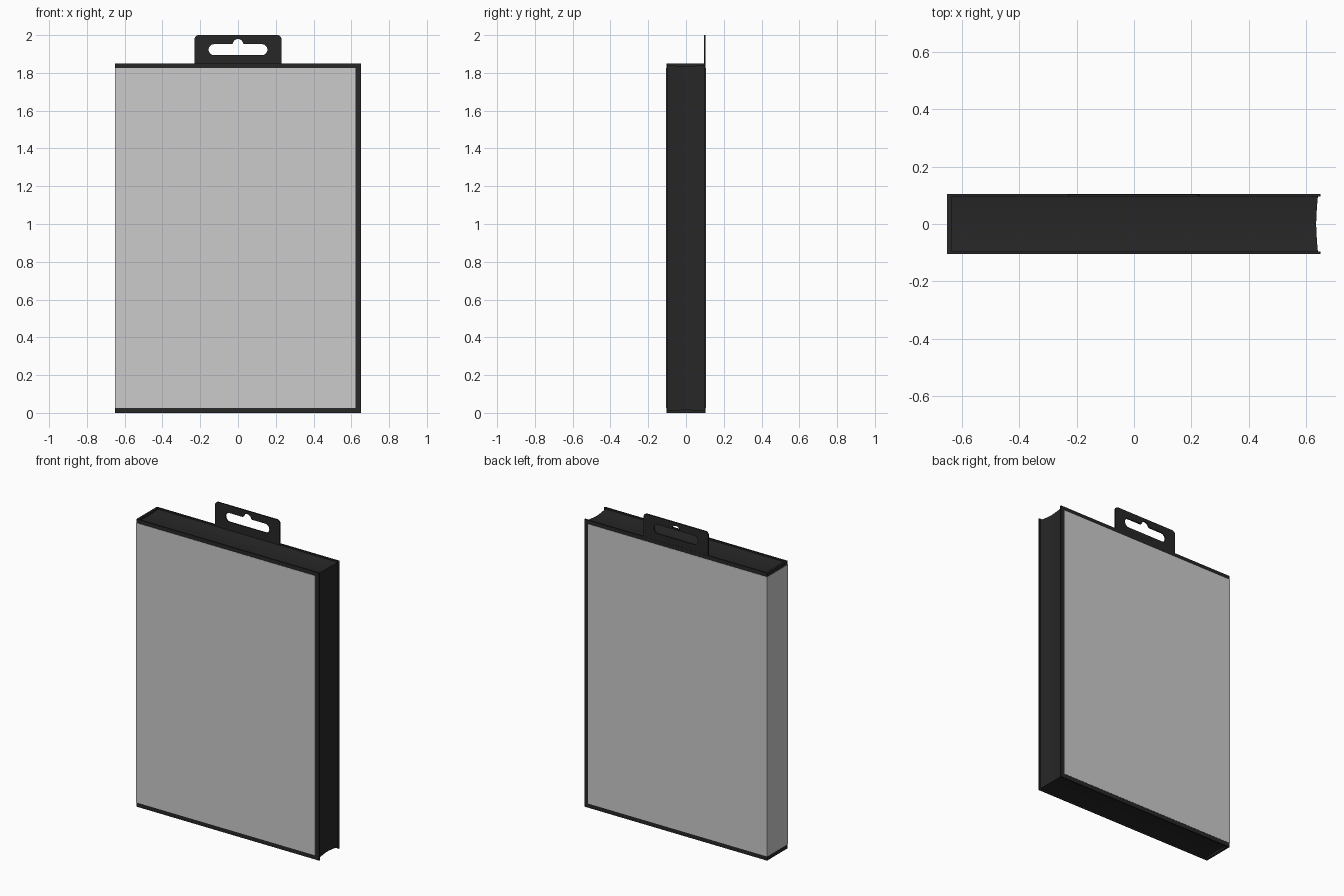
import bpy, bmesh, math

if "Cube" in bpy.data.objects:
    bpy.data.objects.remove(bpy.data.objects["Cube"])

W, D, H = 0.65, 0.104, 1.85     # half width, half depth, height of the case
T = 0.008                       # cover thickness

black = bpy.data.materials.new("black_plastic")
black.diffuse_color = (0.02, 0.02, 0.02, 1)
black.use_nodes = True
black.node_tree.nodes["Principled BSDF"].inputs["Base Color"].default_value = black.diffuse_color


def add_object(name, bm, mat=None):
    bmesh.ops.recalc_face_normals(bm, faces=bm.faces)
    mesh = bpy.data.meshes.new(name)
    bm.to_mesh(mesh)
    bm.free()
    if mat:
        mesh.materials.append(mat)
    ob = bpy.data.objects.new(name, mesh)
    bpy.context.collection.objects.link(ob)
    return ob


def box(name, x, y, z, mat=None):
    bm = bmesh.new()
    bmesh.ops.create_cube(bm, size=1)
    for v in bm.verts:
        v.co = [lo + (c + 0.5) * (hi - lo) for c, (lo, hi) in zip(v.co, (x, y, z))]
    return add_object(name, bm, mat)


def arc(cx, cz, r, a0, a1, n=10):
    angles = [math.radians(a0 + (a1 - a0) * i / n) for i in range(n + 1)]
    return [(cx + r * math.cos(a), cz + r * math.sin(a)) for a in angles]


# Front and back covers, and the spine joining them
box("front_cover", (-W, W), (-D, -D + T), (0, H), black)
box("back_cover", (-W, W), (D - T, D), (0, H), black)
box("spine", (-W, -W + 0.014), (-D + T, D - T), (0, H), black)

# Recessed edge walls, dished towards the seam between the two halves
bm = bmesh.new()
rings = []
half = D - T
for i in range(9):
    t = i / 4 - 1
    inset = 0.009 + 0.006 * (1 - abs(t) ** 1.5)
    x0, x1 = -W + 0.007, W - inset
    corners = [(x0, inset), (x1, inset), (x1, H - inset), (x0, H - inset)]
    rings.append([bm.verts.new((x, t * half, z)) for x, z in corners])
for a, b in zip(rings, rings[1:]):
    for k in range(4):
        n = (k + 1) % 4
        bm.faces.new((a[k], a[n], b[n], b[k]))
bm.faces.new(rings[0])
bm.faces.new(rings[-1])
add_object("edge_walls", bm, black)

# Printed sleeve wrapped around front, spine and back
e, t, right = 0.0012, 0.003, 0.623
outer = [(right, -D - e), (-W - e, -D - e), (-W - e, D + e), (right, D + e)]
inner = [(right, D + e - t), (-W - e + t, D + e - t),
         (-W - e + t, -D - e + t), (right, -D - e + t)]
bm = bmesh.new()
face = bm.faces.new([bm.verts.new((x, y, 0.027)) for x, y in outer + inner])
ext = bmesh.ops.extrude_face_region(bm, geom=[face], use_keep_orig=True)
top = [v for v in ext["geom"] if isinstance(v, bmesh.types.BMVert)]
bmesh.ops.translate(bm, verts=top, vec=(0, 0, 1.825 - 0.027))
add_object("paper_sleeve", bm)

# Hang tab with rounded corners and a slotted hook hole
w, r = 0.23, 0.022
outline = [(-w, H - 0.02), (w, H - 0.02)] + arc(w - r, 2 - r, r, 0, 90) + arc(-w + r, 2 - r, r, 90, 180)
sr, sx, sz = 0.029, 0.127, 1.923
hole = (arc(-sx, sz, sr, 90, 270) + arc(sx, sz, sr, -90, 90)
        + [(0.034, sz + sr)] + arc(0, 1.951, 0.028, 10, 170, 14) + [(-0.034, sz + sr)])
curve = bpy.data.curves.new("hang_tab", "CURVE")
curve.dimensions = "2D"
curve.fill_mode = "BOTH"
curve.extrude = 0.004
for pts in (outline, hole):
    sp = curve.splines.new("POLY")
    sp.points.add(len(pts) - 1)
    for p, (x, z) in zip(sp.points, pts):
        p.co = (x, z, 0, 1)
    sp.use_cyclic_u = True
curve.materials.append(black)
tab = bpy.data.objects.new("hang_tab", curve)
bpy.context.collection.objects.link(tab)
tab.rotation_euler.x = math.pi / 2
tab.location.y = 0.099
bpy.context.view_layer.objects.active = tab
tab.select_set(True)
bpy.ops.object.convert(target="MESH")
